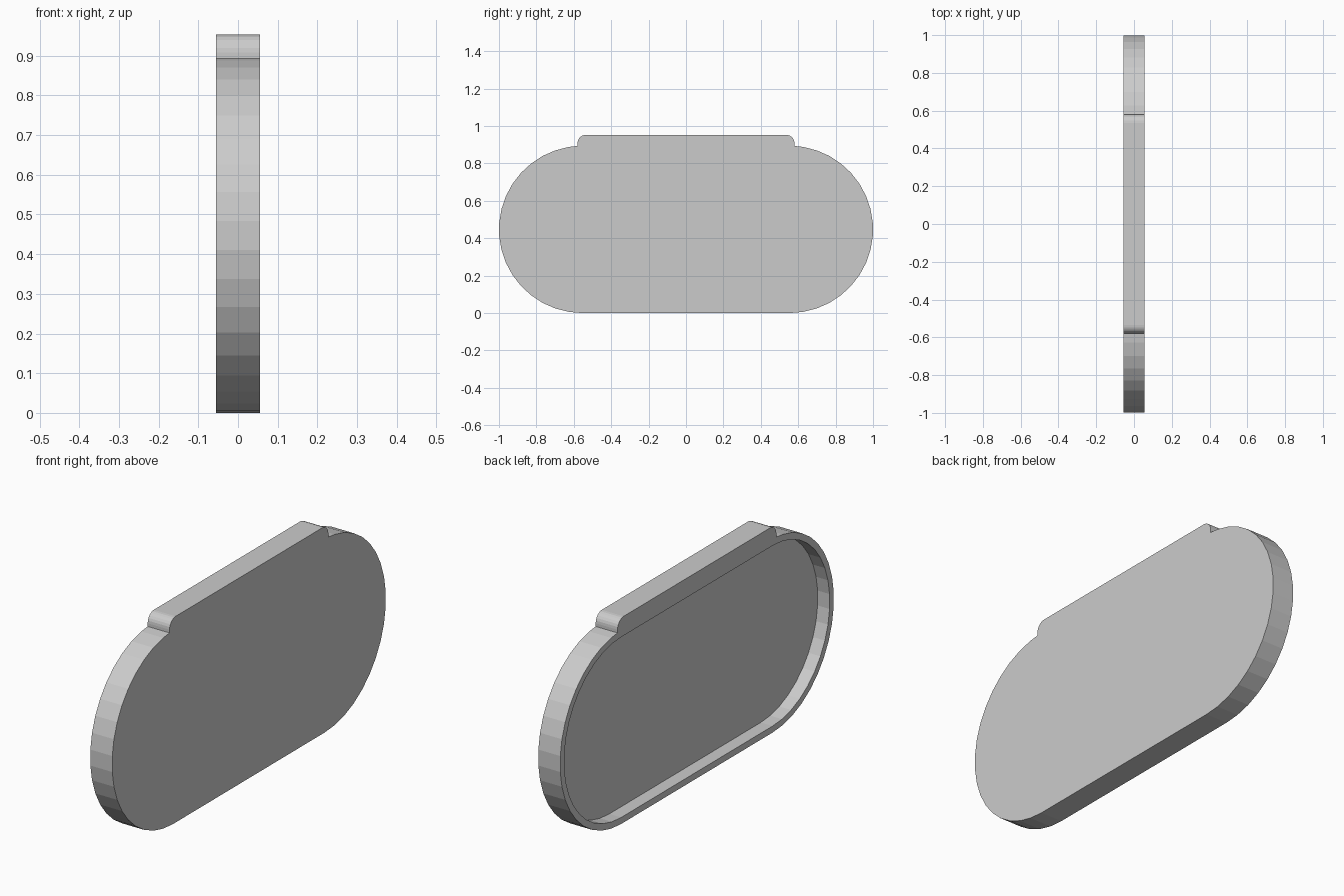
import bpy
import bmesh
from math import sin, cos, pi, radians

if "Cube" in bpy.data.objects:
    bpy.data.objects.remove(bpy.data.objects["Cube"])

HALF_T = 0.056          # half thickness in x
R = 0.447               # end radius
CY = 1.0 - R            # end centre in y
RIM = 0.03              # rim width round the recess
FLOOR_X = 0.005         # recess floor
TAB_Y, TAB_TOP, TAB_R = 0.58, 0.953, 0.045
SEGS = 19               # facets on each rounded end


def end_arc(r):
    """Right-hand end, bottom to top, as (y, z)."""
    return [(CY + r * sin(pi * i / SEGS), R - r * cos(pi * i / SEGS))
            for i in range(SEGS + 1)]


def mirrored(half):
    """Close a right-hand half outline with its mirror image."""
    return half + [(-y, z) for y, z in reversed(half)]


def prism(name, outline, x0, x1):
    bm = bmesh.new()
    face = bm.faces.new([bm.verts.new((x0, y, z)) for y, z in outline])
    ext = bmesh.ops.extrude_face_region(bm, geom=[face])
    verts = [v for v in ext["geom"] if isinstance(v, bmesh.types.BMVert)]
    bmesh.ops.translate(bm, verts=verts, vec=(x1 - x0, 0, 0))
    bmesh.ops.recalc_face_normals(bm, faces=bm.faces)
    mesh = bpy.data.meshes.new(name)
    bm.to_mesh(mesh)
    bm.free()
    obj = bpy.data.objects.new(name, mesh)
    bpy.context.collection.objects.link(obj)
    return obj


# Body: rounded plate with the raised tab along its top
half = [p for p in end_arc(R) if p[1] < R or p[0] > TAB_Y + 0.005]
half.append((TAB_Y, R + (R**2 - (TAB_Y - CY)**2) ** 0.5))
for i in range(7):
    a = radians(15 * i)
    half.append((TAB_Y - TAB_R + TAB_R * cos(a), TAB_TOP - TAB_R + TAB_R * sin(a)))
body = prism("tray_body", mirrored(half), -HALF_T, HALF_T)

# Shallow recess in the left (-x) face
cutter = prism("recess_cutter", mirrored(end_arc(R - RIM)), -HALF_T - 0.05, FLOOR_X)
cutter.hide_render = True
mod = body.modifiers.new("recess", "BOOLEAN")
mod.operation = "DIFFERENCE"
mod.solver = "EXACT"
mod.object = cutter
bpy.context.view_layer.objects.active = body
body.select_set(True)
bpy.ops.object.modifier_apply(modifier=mod.name)
bpy.data.objects.remove(cutter)
